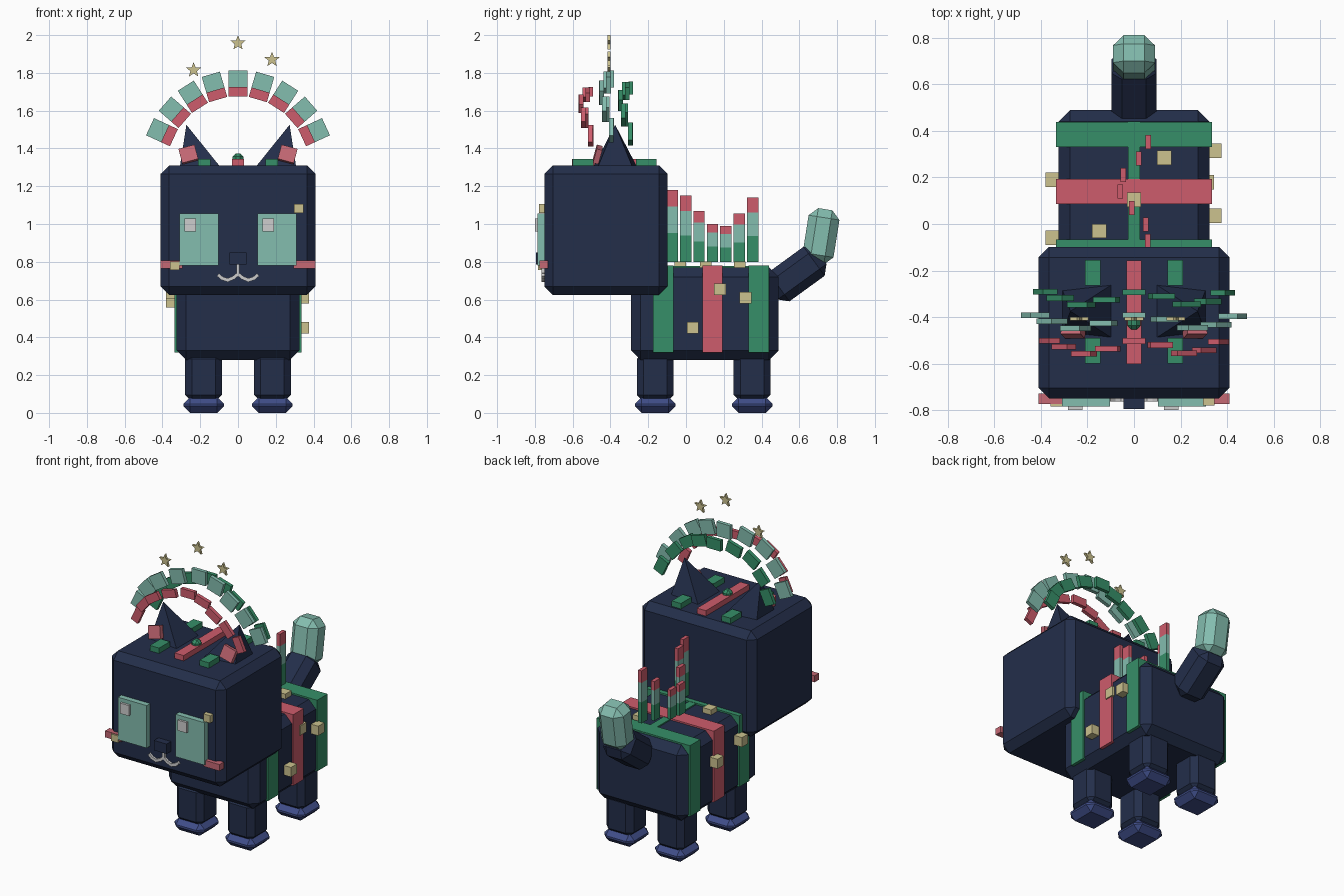
import bpy, bmesh, math
from mathutils import Matrix, Vector

cube = bpy.data.objects.get("Cube")
if cube:
    bpy.data.objects.remove(cube, do_unlink=True)


def material(name, rgb):
    m = bpy.data.materials.new(name)
    m.use_nodes = True
    col = [((c / 255 + 0.055) / 1.055) ** 2.4 for c in rgb] + [1]
    m.diffuse_color = col
    m.node_tree.nodes["Principled BSDF"].inputs["Base Color"].default_value = col
    return m


NAVY = material("navy fur", (35, 46, 74))
TEAL = material("pale teal", (132, 189, 175))
GREEN = material("green", (54, 143, 104))
RED = material("rose red", (206, 92, 108))
GOLD = material("pale gold", (204, 194, 143))
WHITE = material("soft white", (206, 206, 206))
BLUE = material("paw blue", (63, 77, 136))
PINK = material("inner ear pink", (197, 104, 116))


def finish(name, bm, mat):
    bmesh.ops.recalc_face_normals(bm, faces=bm.faces)
    me = bpy.data.meshes.new(name)
    bm.to_mesh(me)
    bm.free()
    me.materials.append(mat)
    ob = bpy.data.objects.new(name, me)
    bpy.context.collection.objects.link(ob)
    return ob


def box(name, mat, centre, size, bevel=0, rx=0, ry=0):
    """Box with chamfered edges, tilted about x and y (degrees)."""
    bm = bmesh.new()
    bmesh.ops.create_cube(bm, size=1)
    bmesh.ops.scale(bm, vec=size, verts=bm.verts)
    if bevel:
        bmesh.ops.bevel(bm, geom=bm.edges[:], offset=bevel, segments=1,
                        affect='EDGES', clamp_overlap=True)
    turn = Matrix.Rotation(math.radians(ry), 4, 'Y') @ Matrix.Rotation(math.radians(rx), 4, 'X')
    bm.transform(Matrix.Translation(centre) @ turn)
    return finish(name, bm, mat)


def span(name, mat, x, y, z, bevel=0):
    """Box given by its limits on each axis."""
    lim = (x, y, z)
    return box(name, mat, [(a + b) / 2 for a, b in lim], [b - a for a, b in lim], bevel)


# Body and head
span("body", NAVY, (-.325, .325), (-.29, .49), (.28, .77), .05)
span("head", NAVY, (-.41, .41), (-.75, -.098), (.625, 1.31), .045)

# Legs and paws
for side, s in (("left", 1), ("right", -1)):
    for end, y in (("front", -.163), ("back", .35)):
        box(f"{end}_{side}_leg", NAVY, (s * .182, y, .19), (.195, .195, .26), .035)
        box(f"{end}_{side}_paw", BLUE, (s * .182, y, .042), (.215, .215, .084), .036)

# Tail
box("tail_base", NAVY, (0, .585, .735), (.195, .32, .19), .045, rx=36)
box("tail_tip", TEAL, (0, .715, .935), (.18, .165, .29), .045, rx=-9)

# Wrapped bands round the body and one along the spine
for name, mat, y in (("front_band", GREEN, -.12), ("middle_band", RED, .14), ("back_band", GREEN, .385)):
    box(name, mat, (0, y, .55), (.67, .107, .46))
span("spine_band", GREEN, (-.025, .025), (-.15, .44), (.73, .778))

# Striped spines on the back
spines = ((.06, 1.18), (.05, 1.15), (-.01, 1.07), (-.06, 1.0), (-.047, .99), (.02, 1.055), (.062, 1.14))
for i, (x, top) in enumerate(spines):
    y, h = -.073 + i * .071, top - .8
    for part, mat, a, b in (("low", GREEN, 0, .4), ("mid", TEAL, .4, .77), ("tip", RED, .77, 1)):
        span(f"spine_{i}_{part}", mat, (x - .012, x + .012), (y - .03, y + .03),
             (.8 + h * a, .8 + h * b))

# Gold studs on the body
studs = ((.345, .035, .45), (.312, .18, .655), (.345, .315, .61), (-.35, .19, .59),
         (-.35, -.06, .635), (.13, .285, .775), (0, .105, .775), (-.15, -.03, .775))
for i, p in enumerate(studs):
    box(f"stud_{i}", GOLD, p, (.062, .062, .062 if abs(p[0]) > .3 else .055))

# Eyes, cheeks, ears and the small blocks on the crown
for side, s in (("left", 1), ("right", -1)):
    box(f"{side}_eye", TEAL, (s * .207, -.763, .917), (.207, .045, .275))
    box(f"{side}_cheek", PINK, (s * .352, -.752, .785), (.115, .045, .042))
    bm = bmesh.new()
    bmesh.ops.create_cone(bm, cap_ends=True, segments=4, radius1=.175, radius2=0, depth=.28)
    bm.transform(Matrix.Translation((s * .237, -.375, 1.39))
                 @ Matrix.Rotation(math.radians(s * 15), 4, 'Y')
                 @ Matrix.Rotation(math.radians(45), 4, 'Z'))
    finish(f"{side}_ear", bm, NAVY)
    box(f"{side}_inner_ear", PINK, (s * .262, -.468, 1.368), (.088, .03, .08), rx=-15, ry=s * 15)
    for end, y in (("front", -.545), ("back", -.21)):
        box(f"{end}_{side}_crown_block", GREEN, (s * .178, y, 1.32), (.066, .11, .05))
for side, x in (("left", .16), ("right", -.253)):
    box(f"{side}_eye_glint", WHITE, (x, -.785, .995), (.063, .03, .068))
box("crown_stripe", RED, (0, -.38, 1.32), (.064, .445, .05))
box("crown_gem", GREEN, (0, -.425, 1.347), (.058, .058, .055), .018)
box("nose", NAVY, (0, -.765, .817), (.09, .06, .064))
box("upper_face_stud", GOLD, (.322, -.757, 1.083), (.05, .045, .048))
box("lower_face_stud", GOLD, (-.335, -.757, .78), (.05, .055, .045))

# Mouth of short bars, mirrored
box("mouth_stem", WHITE, (0, -.754, .758), (.018, .02, .055))
mouth = [Vector(p) for p in ((0, .735), (.025, .715), (.055, .703), (.085, .713), (.102, .728))]
for s in (1, -1):
    for i, (a, b) in enumerate(zip(mouth, mouth[1:])):
        mid, d = (a + b) / 2, b - a
        box(f"mouth_{'left' if s > 0 else 'right'}_{i}", WHITE, (s * mid.x, -.754, mid.y),
            (d.length + .012, .02, .018), ry=-s * math.degrees(math.atan2(d.y, d.x)))

# Three rippling arches of blocks over the head
for name, mat, r, y, h in (("teal_arch", TEAL, .468, -.42, .09),
                           ("green_arch", GREEN, .42, -.32, .07),
                           ("red_arch", RED, .4, -.53, .052)):
    for i in range(9):
        t = (i - 4) * 16.3
        a = math.radians(t)
        box(f"{name}_{i}", mat,
            (r * math.sin(a), y + .028 * math.cos(1.5 * i), 1.3 + r * math.cos(a)),
            (.1, .024, h), ry=t)

# Stars above the arches
for i, (x, z) in enumerate(((-.235, 1.815), (0, 1.958), (.18, 1.87))):
    bm = bmesh.new()
    ring = []
    for k in range(10):
        r, a = (.042, .018)[k % 2], math.pi * k / 5
        ring.append(bm.verts.new((x + r * math.sin(a), -.415, z + r * math.cos(a))))
    face = bm.faces.new(ring)
    ext = bmesh.ops.extrude_face_region(bm, geom=[face])
    bmesh.ops.translate(bm, vec=(0, .016, 0),
                        verts=[g for g in ext["geom"] if isinstance(g, bmesh.types.BMVert)])
    finish(f"star_{i}", bm, GOLD)
